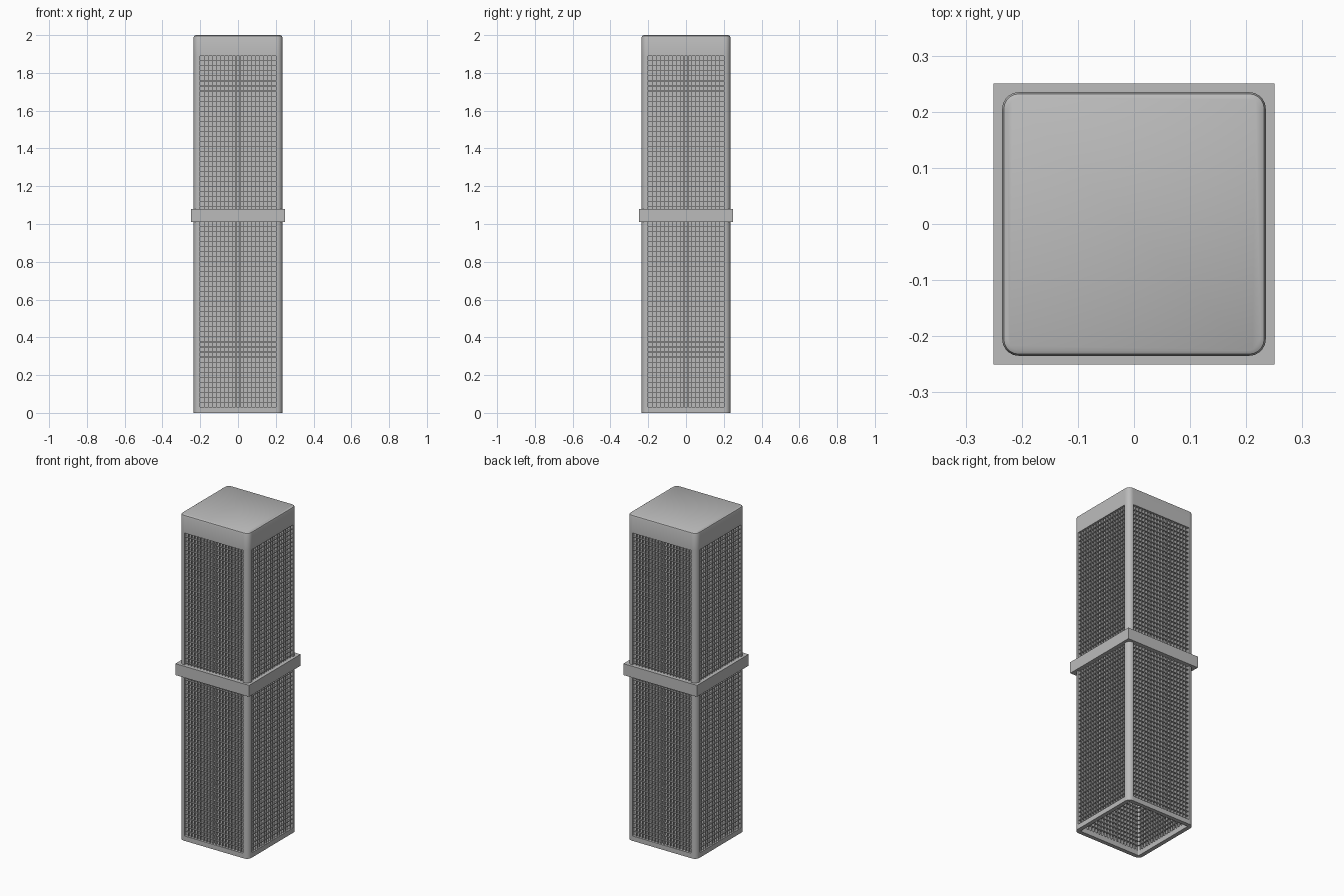
import bpy
import bmesh
from math import cos, sin, pi, radians
from mathutils import Matrix, Vector

cube = bpy.data.objects.get("Cube")
if cube:
    bpy.data.objects.remove(cube, do_unlink=True)

# One plain grey for the whole tower
grey = bpy.data.materials.new("light_grey")
grey.use_nodes = True
colour = (0.5, 0.5, 0.5, 1)
grey.diffuse_color = colour
grey.node_tree.nodes["Principled BSDF"].inputs["Base Color"].default_value = colour

HALF, JAMB, CENTRE = 0.235, 0.2, 0.205
SILL, LINTEL, TOP = 0.03, 1.89, 2.0
ARC = 6


def finish(name, bm, wall=0.0):
    """Turn a bmesh into an object, thickened inwards when wall is set."""
    bmesh.ops.recalc_face_normals(bm, faces=bm.faces) if not wall else None
    mesh = bpy.data.meshes.new(name)
    bm.to_mesh(mesh)
    bm.free()
    obj = bpy.data.objects.new(name, mesh)
    bpy.context.collection.objects.link(obj)
    mesh.materials.append(grey)
    bpy.ops.object.select_all(action='DESELECT')
    obj.select_set(True)
    bpy.context.view_layer.objects.active = obj
    if wall:
        mod = obj.modifiers.new("wall", 'SOLIDIFY')
        mod.thickness = wall
        mod.offset = -1
        bpy.ops.object.modifier_apply(modifier=mod.name)
    bpy.ops.object.shade_smooth_by_angle(angle=radians(35))
    return obj


def add_box(bm, low, high, turn=Matrix()):
    low, high = Vector(low), Vector(high)
    size = Matrix.Diagonal((*(high - low), 1))
    bmesh.ops.create_cube(bm, size=1, matrix=turn @ Matrix.Translation((low + high) / 2) @ size)


def rounded_loop(bm, half, z):
    """Rounded square, each corner running from jamb to jamb."""
    r = half - CENTRE
    corner = [Vector((half, JAMB, z))]
    for i in range(ARC):
        a = pi / 2 * i / (ARC - 1)
        corner.append(Vector((CENTRE + r * cos(a), CENTRE + r * sin(a), z)))
    corner.append(Vector((JAMB, half, z)))
    return [bm.verts.new(Matrix.Rotation(k * pi / 2, 3, 'Z') @ p)
            for k in range(4) for p in corner]


# Outer frame: corner posts, bottom rail, top band and softened roof edge
bm = bmesh.new()
levels = [(HALF, 0), (HALF, SILL), (HALF, LINTEL), (HALF, TOP - 0.012),
          (HALF - 0.003, TOP - 0.004), (HALF - 0.01, TOP)]
loops = [rounded_loop(bm, half, z) for half, z in levels]
for level, (lo, hi) in enumerate(zip(loops, loops[1:])):
    for i in range(len(lo)):
        is_opening = level == 1 and i % (ARC + 2) == ARC + 1
        if not is_opening:
            j = (i + 1) % len(lo)
            bm.faces.new((lo[i], lo[j], hi[j], hi[i]))
bm.faces.new(loops[-1])
finish("tower_frame", bm, wall=0.025)

# Square belt around the middle
bm = bmesh.new()
for k in range(4):
    turn = Matrix.Rotation(k * pi / 2, 4, 'Z')
    add_box(bm, (-0.25, -0.25, 1.01), (0.21, -0.21, 1.08), turn)
finish("middle_belt", bm)

# Four walls: a thin sheet with fine fins standing out on both sides
COLUMNS, ROWS, FIN = 19, 70, 0.0015
for k, side in enumerate(("front", "left", "back", "right")):
    turn = Matrix.Rotation(k * pi / 2, 4, 'Z')
    bm = bmesh.new()
    add_box(bm, (-JAMB, -0.217, SILL), (JAMB, -0.213, LINTEL), turn)
    finish(side + "_wall_sheet", bm)

    bm = bmesh.new()
    for i in range(1, COLUMNS):
        x = -JAMB + 2 * JAMB * i / COLUMNS
        add_box(bm, (x - FIN, -0.229, SILL), (x + FIN, -0.201, LINTEL), turn)
    for i in range(1, ROWS):
        z = SILL + (LINTEL - SILL) * i / ROWS
        add_box(bm, (-JAMB, -0.23, z - FIN), (JAMB, -0.2, z + FIN), turn)
    finish(side + "_wall_lattice", bm)
